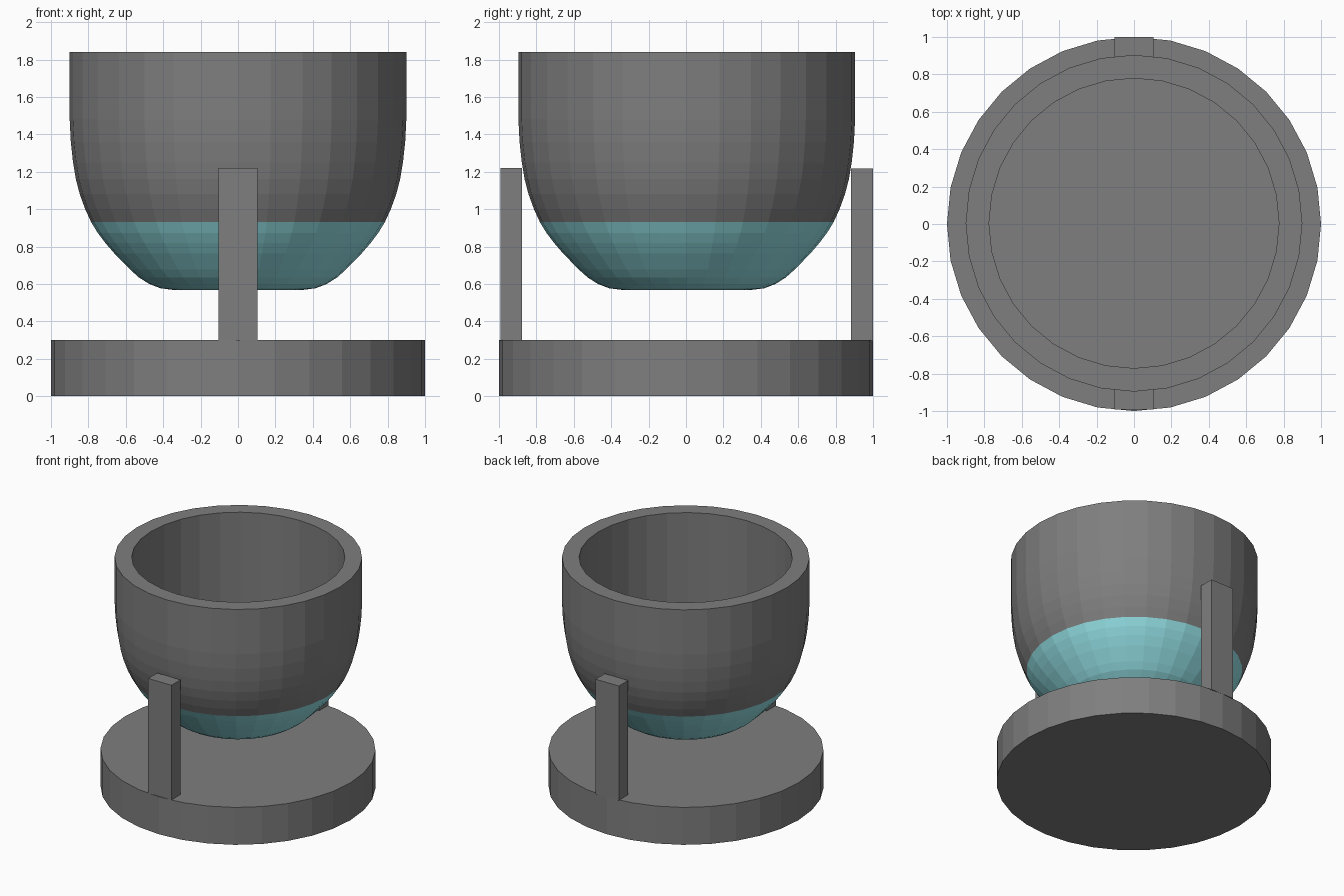
import bpy, bmesh
from math import sin, cos, tau

if "Cube" in bpy.data.objects:
    bpy.data.objects.remove(bpy.data.objects["Cube"])

SIDES = 32


def make_material(name, color):
    mat = bpy.data.materials.new(name)
    mat.diffuse_color = (*color, 1)
    mat.use_nodes = True
    mat.node_tree.nodes["Principled BSDF"].inputs["Base Color"].default_value = mat.diffuse_color
    return mat


def make_object(name, bm, material):
    bmesh.ops.recalc_face_normals(bm, faces=bm.faces)
    mesh = bpy.data.meshes.new(name)
    bm.to_mesh(mesh)
    bm.free()
    obj = bpy.data.objects.new(name, mesh)
    bpy.context.collection.objects.link(obj)
    mesh.materials.append(material)
    return obj


def lathe(name, profile, material, cap_start=True, cap_end=True, y=0):
    """Revolve (radius, z) points around a vertical axis."""
    bm = bmesh.new()
    rings = [[bm.verts.new((r * cos(tau * i / SIDES), y + r * sin(tau * i / SIDES), z))
              for i in range(SIDES)] for r, z in profile]
    for a, b in zip(rings, rings[1:]):
        for i in range(SIDES):
            j = (i + 1) % SIDES
            bm.faces.new((a[i], a[j], b[j], b[i]))
    if cap_start:
        bm.faces.new(rings[0])
    if cap_end:
        bm.faces.new(rings[-1])
    return make_object(name, bm, material)


def box(name, lo, hi, material):
    bm = bmesh.new()
    bmesh.ops.create_cube(bm, size=1)
    for v in bm.verts:
        v.co = [l + (h - l) * (c + 0.5) for l, h, c in zip(lo, hi, v.co)]
    return make_object(name, bm, material)


grey = make_material("dark_grey", (0.21, 0.21, 0.21))
teal = make_material("teal", (0.3, 0.76, 0.8))

# Round base
lathe("base", [(1, 0), (1, 0.3)], grey)

# Upright posts at front and back
box("front_post", (-0.103, -0.991, 0.295), (0.103, -0.876, 1.22), grey)
box("back_post", (-0.103, 0.882, 0.295), (0.103, 0.999, 1.217), grey)

# Cup body: outer curve, rim, straight inner wall and flat floor
lathe("cup_body", [(0.785, 0.93), (0.817, 1.0), (0.846, 1.08), (0.867, 1.16),
                   (0.882, 1.25), (0.894, 1.36), (0.9, 1.48),
                   (0.9, 1.84), (0.775, 1.84), (0.775, 1.0)],
      grey, cap_start=False, y=0.004)

# Coloured cup bottom
lathe("cup_bottom", [(0.345, 0.568), (0.415, 0.577), (0.475, 0.6), (0.53, 0.635),
                     (0.577, 0.677), (0.66, 0.762), (0.71, 0.82), (0.75, 0.873),
                     (0.785, 0.93)], teal, cap_end=False, y=0.004)
